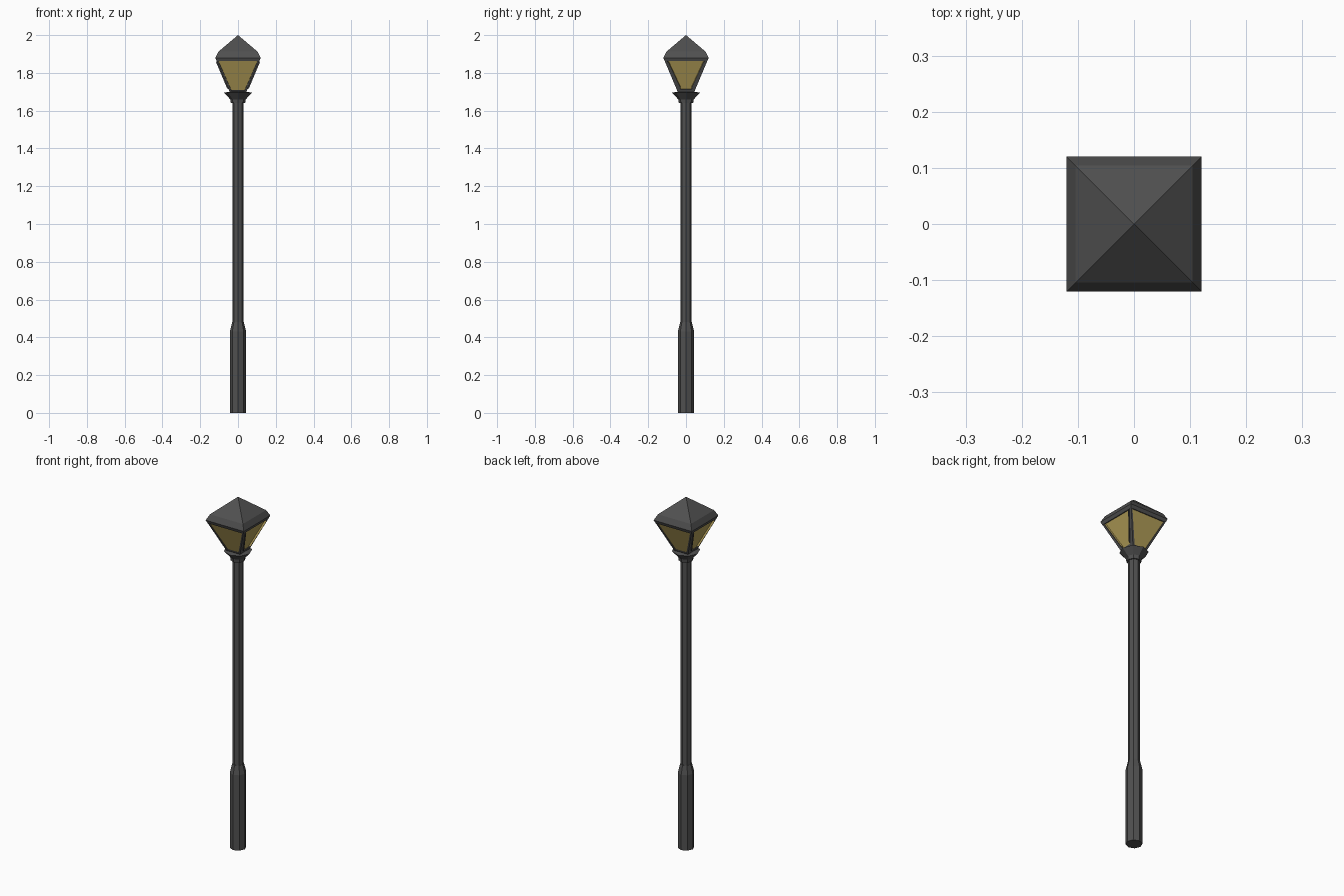
import bpy, bmesh, math

cube = bpy.data.objects.get("Cube")
if cube:
    bpy.data.objects.remove(cube, do_unlink=True)


def material(name, rgb):
    m = bpy.data.materials.new(name)
    m.use_nodes = True
    m.diffuse_color = (*rgb, 1)
    m.node_tree.nodes["Principled BSDF"].inputs["Base Color"].default_value = (*rgb, 1)
    return m


iron = material("dark iron", (0.08, 0.08, 0.08))
glass = material("amber glass", (0.46, 0.35, 0.10))


def finish(bm, name, *mats):
    bmesh.ops.recalc_face_normals(bm, faces=bm.faces)
    mesh = bpy.data.meshes.new(name)
    bm.to_mesh(mesh)
    bm.free()
    for m in mats:
        mesh.materials.append(m)
    obj = bpy.data.objects.new(name, mesh)
    bpy.context.collection.objects.link(obj)
    return obj


def loft(profile, sides, start=0.0):
    """Stack polygon rings (radius, z); radius 0 makes a point."""
    bm = bmesh.new()
    rings = []
    for r, z in profile:
        n = 1 if r == 0 else sides
        angles = [start + math.tau * i / sides for i in range(n)]
        rings.append([bm.verts.new((r * math.cos(a), r * math.sin(a), z)) for a in angles])
    for low, high in zip(rings, rings[1:]):
        for i in range(sides):
            j = (i + 1) % sides
            if len(high) == 1:
                bm.faces.new((low[i], low[j], high[0]))
            else:
                bm.faces.new((low[i], low[j], high[j], high[i]))
    bm.faces.new(rings[0][::-1])
    if len(rings[-1]) > 1:
        bm.faces.new(rings[-1])
    return bm


def square(profile):
    return loft([(h * math.sqrt(2), z) for h, z in profile], 4, math.pi / 4)


# Eight-sided post parts
finish(loft([(0.043, 0), (0.043, 0.43), (0.031, 0.48)], 8), "base_sleeve", iron)
finish(loft([(0.03, 0.47), (0.03, 1.66)], 8), "pole", iron)
finish(loft([(0.038, 1.64), (0.041, 1.66), (0.074, 1.695), (0.05, 1.70)], 8), "collar", iron)

# Lantern frame with recessed glass, wider bars on the left and right sides
bm = square([(0.042, 1.695), (0.119, 1.878)])
bm.normal_update()
for axis, width in ((0, 0.024), (1, 0.013)):
    sides = [f for f in bm.faces if abs(f.normal[axis]) > 0.5]
    bmesh.ops.inset_individual(bm, faces=sides, thickness=width)
    bmesh.ops.inset_individual(bm, faces=sides, thickness=0.0005, depth=-0.004)
    for f in sides:
        f.material_index = 1
finish(bm, "lantern", iron, glass)

# Pyramid roof with a bevelled eave
finish(square([(0.113, 1.862), (0.12, 1.88), (0.104, 1.912), (0, 2.0)]), "roof", iron)

# Small plinth under the glass
finish(square([(0.042, 1.69), (0.044, 1.715)]), "lantern_plinth", iron)
